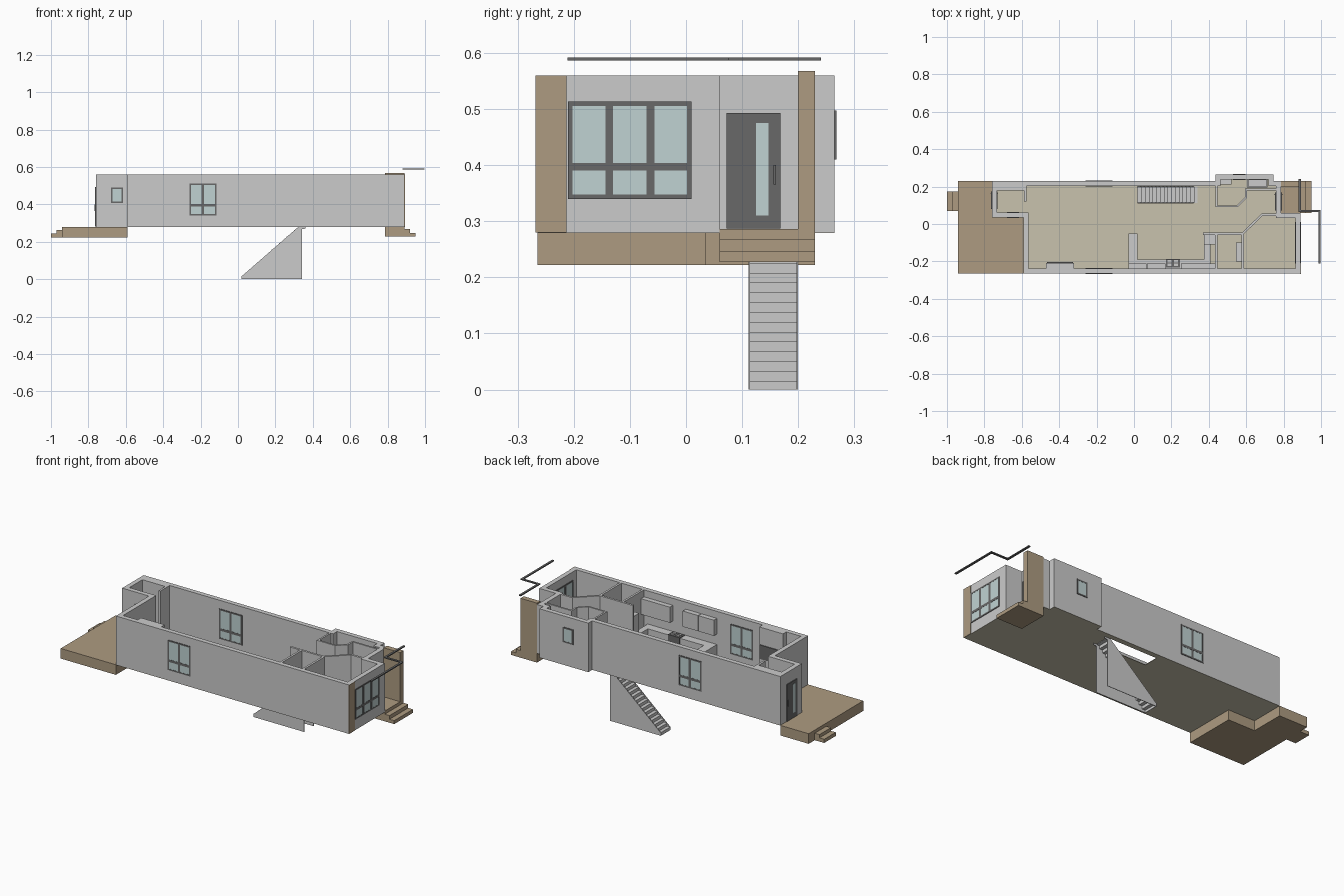
import bpy, bmesh
from mathutils import Matrix, Vector

if "Cube" in bpy.data.objects:
    bpy.data.objects.remove(bpy.data.objects["Cube"])


def material(name, rgb):
    m = bpy.data.materials.new(name)
    m.diffuse_color = (*rgb, 1)
    m.use_nodes = True
    m.node_tree.nodes["Principled BSDF"].inputs["Base Color"].default_value = m.diffuse_color
    return m


BROWN = material("wood", (0.42, 0.33, 0.22))
FLOOR = material("floor", (0.58, 0.54, 0.42))
BLACK = material("black_frame", (0.14, 0.14, 0.14))
GLASS = material("glass", (0.53, 0.65, 0.65))
Z0, Z1 = 0.28, 0.56


def add_object(name, bm, mat=None):
    me = bpy.data.meshes.new(name)
    bm.to_mesh(me)
    bm.free()
    ob = bpy.data.objects.new(name, me)
    bpy.context.collection.objects.link(ob)
    if mat:
        me.materials.append(mat)
    return ob


def boxes(name, specs, mat=None):
    """One object from boxes given as x0, x1, y0, y1, z0, z1."""
    bm = bmesh.new()
    for x0, x1, y0, y1, z0, z1 in specs:
        size = Matrix.Diagonal((x1 - x0, y1 - y0, z1 - z0, 1))
        mid = Vector((x0 + x1, y0 + y1, z0 + z1)) / 2
        bmesh.ops.create_cube(bm, size=1, matrix=Matrix.Translation(mid) @ size)
    return add_object(name, bm, mat)


def prism(name, pts, place, step, mat=None):
    """Flat profile extruded along a vector."""
    bm = bmesh.new()
    f = bm.faces.new([bm.verts.new(place(p)) for p in pts])
    r = bmesh.ops.extrude_face_region(bm, geom=[f])
    bmesh.ops.translate(bm, vec=step, verts=[v for v in r["geom"] if isinstance(v, bmesh.types.BMVert)])
    bmesh.ops.recalc_face_normals(bm, faces=bm.faces)
    return add_object(name, bm, mat)


def wall(name, pts, thick, closed=False, top=Z1, offset=0):
    """Upright sheet along a plan path, thickened."""
    bm = bmesh.new()
    low = [bm.verts.new((x, y, Z0)) for x, y in pts]
    high = [bm.verts.new((x, y, top)) for x, y in pts]
    n = len(pts)
    for i in range(n if closed else n - 1):
        j = (i + 1) % n
        bm.faces.new((low[i], low[j], high[j], high[i]))
    ob = add_object(name, bm)
    mod = ob.modifiers.new("thickness", "SOLIDIFY")
    mod.thickness, mod.offset, mod.use_even_offset = thick, offset, True
    return ob


def window(name, along, a0, a1, z0, z1, d0, d1, cols=1, transom=None):
    """Framed window running along x or y, between depths d0 and d1."""
    t, m = 0.008, 0.014

    def b(p, q, r, s, e=0):
        return (p, q, d0 + e, d1 - e, r, s) if along == "x" else (d0 + e, d1 - e, p, q, r, s)

    bars = [b(a0, a0 + t, z0, z1), b(a1 - t, a1, z0, z1),
            b(a0, a1, z0, z0 + t), b(a0, a1, z1 - t, z1)]
    for i in range(1, cols):
        c = a0 + (a1 - a0) * i / cols
        bars.append(b(c - m / 2, c + m / 2, z0, z1))
    if transom:
        bars.append(b(a0, a1, transom - m / 2, transom + m / 2))
    boxes(name + "_frame", bars, BLACK)
    boxes(name + "_glass", [b(a0 + t / 2, a1 - t / 2, z0 + t / 2, z1 - t / 2, 0.001)], GLASS)


# Outer shell and floor
plan = [(-0.59, -0.265), (0.89, -0.265), (0.89, 0.06), (0.785, 0.06), (0.785, 0.23), (0.745, 0.23),
        (0.745, 0.265), (0.435, 0.265), (0.435, 0.23), (-0.76, 0.23), (-0.76, 0.035), (-0.59, 0.035)]
wall("outer_walls", plan, 0.027, closed=True, offset=-1)
floor = prism("floor", plan, lambda p: (p[0], p[1], 0.279), (0, 0, 0.003), FLOOR)
hole = boxes("stair_hole_cutter", [(0.02, 0.34, 0.112, 0.2, 0.26, 0.30)])
hole.hide_render = True
hole.display_type = "WIRE"
cut = floor.modifiers.new("stair_hole", "BOOLEAN")
cut.operation, cut.object = "DIFFERENCE", hole

# Inner partitions
wall("front_room_wall", [(0.44, -0.24), (0.44, -0.055)], 0.012)
wall("hall_wall", [(0.37, -0.052), (0.58, -0.052), (0.685, 0.05), (0.79, 0.05)], 0.012)
wall("bedroom_wall", [(0.582, -0.24), (0.582, -0.055)], 0.012)
wall("bath_wall", [(0.442, 0.21), (0.442, 0.095), (0.552, 0.095), (0.598, 0.14),
                   (0.598, 0.185), (0.765, 0.185)], 0.01)
wall("entry_closet_wall", [(-0.582, 0.205), (-0.582, 0.12)], 0.012)
boxes("entry_shelf", [(-0.735, -0.58, 0.18, 0.205, Z0, Z1)])

# Chimney breast with screen
boxes("chimney_breast", [(-0.47, -0.32, -0.245, -0.208, Z0, Z1)])
boxes("wall_screen", [(-0.465, -0.325, -0.208, -0.203, 0.38, 0.46)], BLACK)

# Kitchen
boxes("kitchen_counter", [(-0.03, 0.41, -0.24, -0.19, Z0, 0.37), (-0.03, 0.02, -0.19, -0.05, Z0, 0.37),
                          (0.375, 0.41, -0.19, -0.11, Z0, 0.37)])
boxes("tall_cabinet", [(0.375, 0.435, -0.11, -0.055, Z0, 0.49)])
boxes("upper_cabinets", [(x, x + 0.098, -0.24, -0.21, 0.43, 0.52) for x in (-0.03, 0.07, 0.25, 0.335)])
boxes("stove", [(0.17, 0.245, -0.232, -0.186, 0.29, 0.374)], BLACK)
boxes("stove_burners", [(x, x + 0.02, y, y + 0.013, 0.374, 0.378)
                        for x in (0.18, 0.215) for y in (-0.225, -0.205)])

# Bathroom fittings
boxes("bathtub", [(0.605, 0.715, 0.195, 0.2, Z0, 0.335), (0.605, 0.715, 0.235, 0.24, Z0, 0.335),
                  (0.605, 0.612, 0.2, 0.235, Z0, 0.335), (0.708, 0.715, 0.2, 0.235, Z0, 0.335),
                  (0.605, 0.715, 0.195, 0.24, Z0, 0.295)])
boxes("vanity", [(0.455, 0.52, 0.21, 0.24, Z0, 0.365)])
boxes("wash_cabinet", [(0.545, 0.577, -0.2, -0.1, Z0, 0.37)])

# Windows
for nm, d0, d1 in (("front", -0.268, -0.235), ("back", 0.2, 0.233)):
    window(nm + "_window", "x", -0.26, -0.115, 0.34, 0.512, d0, d1, 2, 0.395)
window("street_window", "y", -0.21, 0.01, 0.34, 0.513, 0.86, 0.893, 3, 0.397)
window("wing_window", "x", -0.68, -0.615, 0.408, 0.49, 0.032, 0.065)
window("bath_window", "x", 0.53, 0.595, 0.41, 0.497, 0.235, 0.268)

# Doors
for nm, x0, x1, y0, y1, g0, g1, zb in (("entry_door", 0.755, 0.79, 0.072, 0.168, 0.125, 0.147, 0.287),
                                       ("deck_door", -0.764, -0.73, 0.08, 0.175, 0.1, 0.122, 0.281)):
    boxes(nm, [(x0, x1, y0, y1, zb, 0.493)], BLACK)
    boxes(nm + "_glass", [(x0 - 0.001, x1 + 0.001, g0, g1, 0.31, 0.475)], GLASS)
    boxes(nm + "_handle", [(x0 - 0.004, x1 + 0.004, y1 - 0.012, y1 - 0.008, 0.365, 0.4)], BLACK)

# Deck and porch with steps
boxes("rear_deck", [(-0.94, -0.76, -0.265, 0.23, 0.222, 0.28), (-0.76, -0.59, -0.265, 0.035, 0.222, 0.28)], BROWN)
boxes("deck_steps", [(-0.97, -0.94, 0.07, 0.175, 0.222, 0.262),
                     (-1.0, -0.97, 0.07, 0.175, 0.222, 0.243)], BROWN)
boxes("porch", [(0.785, 0.89, 0.06, 0.23, 0.227, 0.286), (0.89, 0.92, 0.06, 0.23, 0.227, 0.268),
                (0.92, 0.95, 0.06, 0.23, 0.227, 0.247)], BROWN)
boxes("porch_side_wall", [(0.785, 0.89, 0.2, 0.23, 0.286, 0.568)], BROWN)
boxes("corner_cladding", [(0.888, 0.893, -0.268, -0.213, Z0, Z1)], BROWN)

# Zigzag canopy edge
boxes("canopy_edge", [(0.88, 0.892, 0.064, 0.241, 0.586, 0.592), (0.88, 0.998, 0.064, 0.076, 0.586, 0.592),
                      (0.986, 0.998, -0.211, 0.076, 0.586, 0.592)], BLACK)

# Basement stairs
N, RUN, RISE = 16, 0.02, 0.0175
steps = []
for i in range(N):
    x, z = 0.02 + i * RUN, (i + 1) * RISE
    steps += [(x, x + RUN + 0.002, 0.113, 0.199, z - 0.003, z),
              (x, x + 0.002, 0.113, 0.199, z - RISE, z)]
boxes("stair_treads", steps)
side = [(0.02, 0), (0.342, 0), (0.342, 0.268), (0.36, 0.27), (0.36, 0.279), (0.322, 0.279), (0.02, 0.016)]
for nm, y in (("front", 0.111), ("back", 0.197)):
    prism(nm + "_stair_side", side, lambda p: (p[0], y, p[1]), (0, 0.003, 0))
